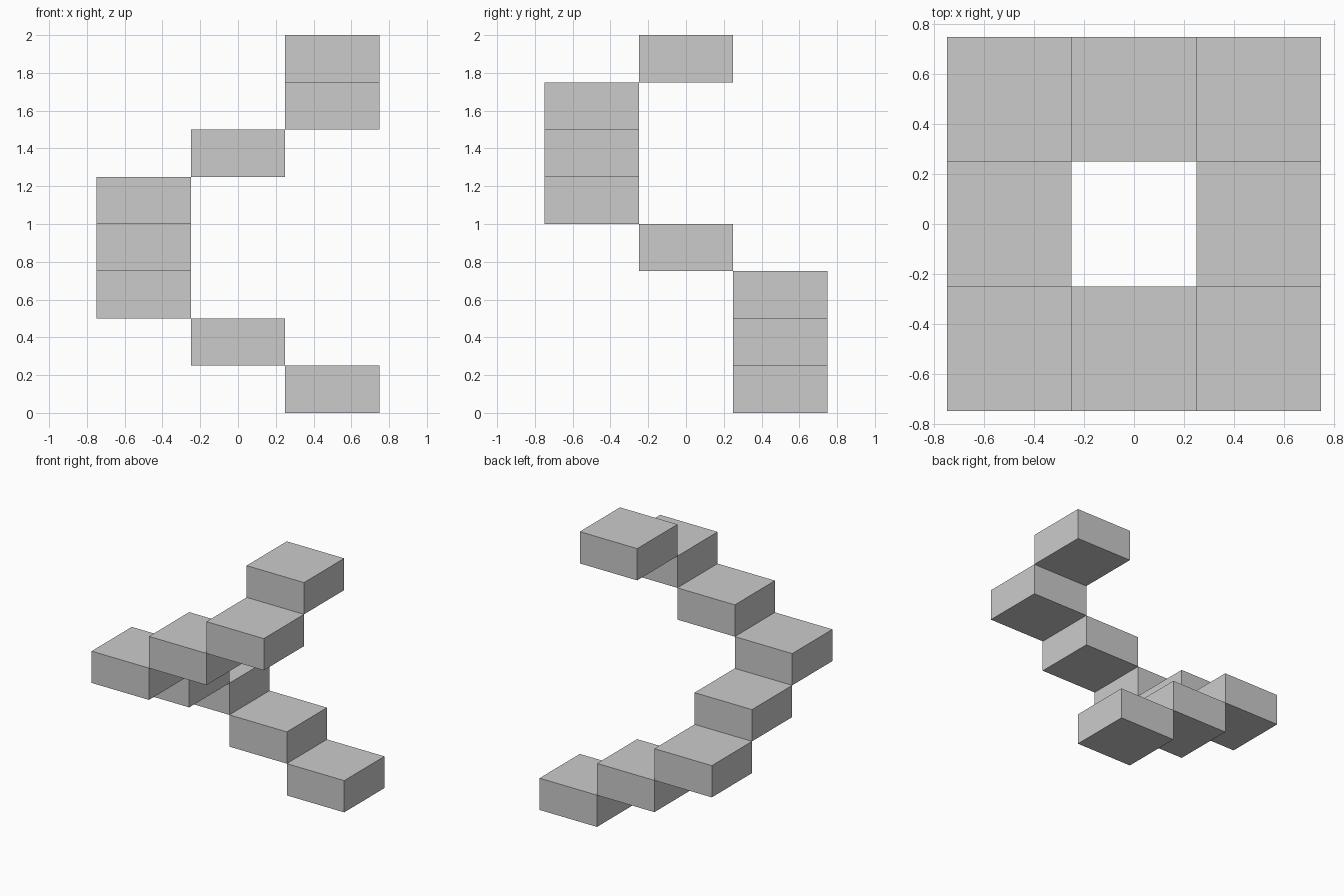
import bpy

if "Cube" in bpy.data.objects:
    bpy.data.objects.remove(bpy.data.objects["Cube"])

WIDTH, RISE = 0.5, 0.25

# Walk around a square ring, one block per rise
ring = [(1, 1), (0, 1), (-1, 1), (-1, 0), (-1, -1), (0, -1), (1, -1), (1, 0)]


def add_step(index, cell):
    x, y = cell
    bpy.ops.mesh.primitive_cube_add(
        size=1, location=(x * WIDTH, y * WIDTH, (index + 0.5) * RISE))
    step = bpy.context.object
    step.name = f"stair_step_{index + 1}"
    step.scale = (WIDTH, WIDTH, RISE)
    bpy.ops.object.transform_apply(location=False, rotation=False, scale=True)


# Spiral stair steps, bottom to top
for i, cell in enumerate(ring):
    add_step(i, cell)
